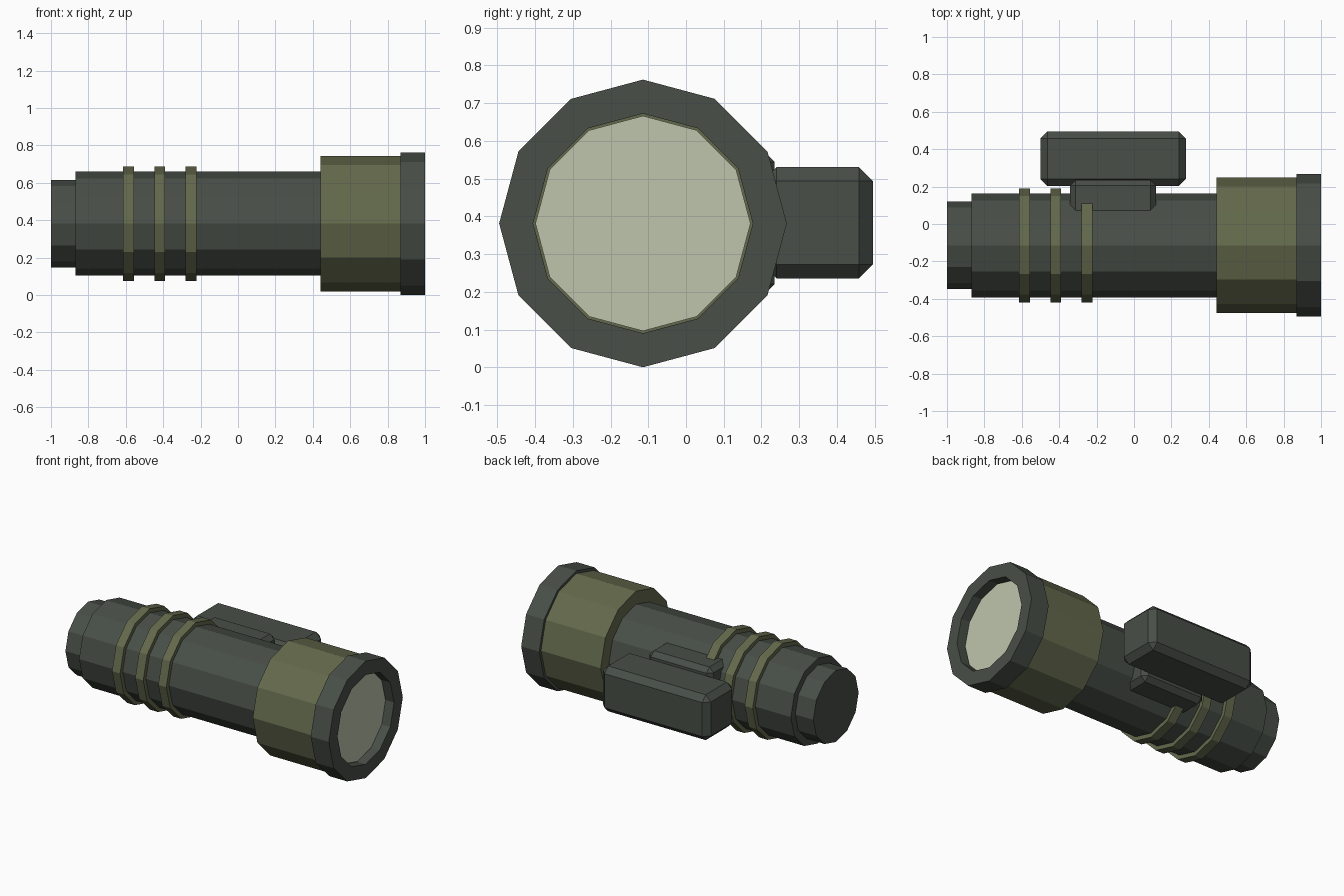
import bpy, bmesh, math

if "Cube" in bpy.data.objects:
    bpy.data.objects.remove(bpy.data.objects["Cube"])

AXIS_Y, AXIS_Z, SIDES = -0.114, 0.381, 12


def material(name, srgb):
    m = bpy.data.materials.new(name)
    lin = [((c / 255 + 0.055) / 1.055) ** 2.4 for c in srgb]
    m.diffuse_color = (*lin, 1)
    m.use_nodes = True
    m.node_tree.nodes["Principled BSDF"].inputs["Base Color"].default_value = m.diffuse_color
    return m


dark = material("dark grey", (72, 78, 71))
olive = material("olive green", (99, 105, 76))
glass = material("pale glass", (190, 197, 172))


def finish(name, bm, mat):
    bmesh.ops.recalc_face_normals(bm, faces=bm.faces)
    mesh = bpy.data.meshes.new(name)
    bm.to_mesh(mesh)
    bm.free()
    mesh.materials.append(mat)
    ob = bpy.data.objects.new(name, mesh)
    bpy.context.collection.objects.link(ob)
    return ob


def lathe(name, profile, mat, closed=False):
    """Turn (x, radius) points around the long axis; open profiles get end caps."""
    bm = bmesh.new()
    rings = []
    for x, r in profile:
        angles = [math.tau * i / SIDES for i in range(SIDES)]
        rings.append([bm.verts.new((x, AXIS_Y + r * math.cos(a), AXIS_Z + r * math.sin(a)))
                      for a in angles])
    pairs = list(zip(rings, rings[1:]))
    if closed:
        pairs.append((rings[-1], rings[0]))
    else:
        bm.faces.new(rings[0])
        bm.faces.new(rings[-1])
    for a, b in pairs:
        for i in range(SIDES):
            j = (i + 1) % SIDES
            bm.faces.new((a[i], a[j], b[j], b[i]))
    return finish(name, bm, mat)


def chamfered_box(name, lo, hi, bevel, mat):
    bm = bmesh.new()
    bmesh.ops.create_cube(bm, size=1)
    for v in bm.verts:
        v.co = [(l + h) / 2 + c * (h - l) for l, h, c in zip(lo, hi, v.co)]
    bmesh.ops.bevel(bm, geom=bm.edges[:], offset=bevel, segments=1, affect='EDGES')
    return finish(name, bm, mat)


# Handle tube and its stepped tail cap
lathe("handle", [(-0.87, 0.278), (0.5, 0.278)], dark)
lathe("tail_cap", [(-1.0, 0.233), (-0.8, 0.233)], dark)

# Grip rings
for i, x in enumerate((-0.585, -0.418, -0.252)):
    lathe(f"grip_ring_{i + 1}", [(x - 0.029, 0.305), (x + 0.029, 0.305)], olive)

# Head, hollow front rim, lens with a thin seat around it
lathe("head", [(0.44, 0.363), (0.875, 0.363)], olive)
lathe("front_rim", [(0.87, 0.381), (1.0, 0.381), (1.0, 0.291), (0.87, 0.291)], dark, closed=True)
lathe("lens_seat", [(0.86, 0.292), (0.938, 0.292)], olive)
lathe("lens", [(0.86, 0.285), (0.942, 0.285)], glass)

# Side mount and battery box
chamfered_box("side_mount", (-0.342, -0.05, 0.19), (0.118, 0.235, 0.574), 0.03, dark)
chamfered_box("battery_box", (-0.5, 0.203, 0.235), (0.277, 0.495, 0.53), 0.037, dark)
